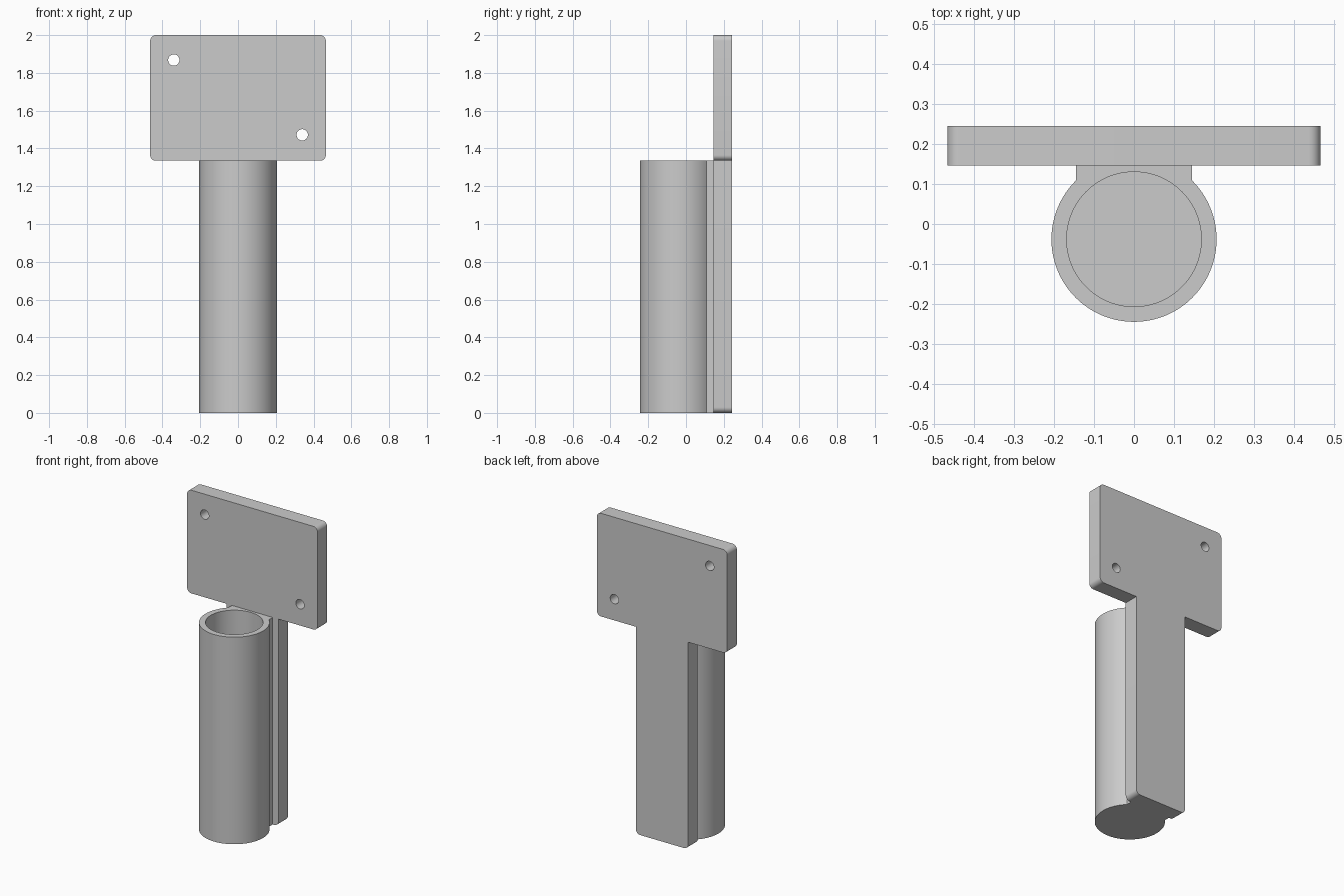
import bpy
from math import sin, cos, pi, acos

if "Cube" in bpy.data.objects:
    bpy.data.objects.remove(bpy.data.objects["Cube"])

TUBE_Y, R_OUT, R_IN = -0.038, 0.206, 0.168   # tube centre and radii
TOP = 1.335                                  # tube top = underside of plate
Y_FRONT, Y_BACK = 0.146, 0.244               # plate thickness range


def arc(cx, cy, r, a0, a1, n):
    return [(cx + r * cos(a0 + (a1 - a0) * i / n),
             cy + r * sin(a0 + (a1 - a0) * i / n)) for i in range(n + 1)]


def circle(cx, cy, r, n=48):
    return arc(cx, cy, r, 0, 2 * pi, n)[:-1]


def extrude(name, loops, depth, location, rotation=(0, 0, 0)):
    """Filled outline (extra loops become holes), extruded and made a mesh."""
    cu = bpy.data.curves.new(name, 'CURVE')
    cu.dimensions, cu.fill_mode, cu.extrude = '2D', 'BOTH', depth / 2
    for pts in loops:
        sp = cu.splines.new('POLY')
        sp.points.add(len(pts) - 1)
        for p, (x, y) in zip(sp.points, pts):
            p.co = (x, y, 0, 1)
        sp.use_cyclic_u = True
    ob = bpy.data.objects.new(name, cu)
    ob.location, ob.rotation_euler = location, rotation
    bpy.context.collection.objects.link(ob)
    bpy.ops.object.select_all(action='DESELECT')
    bpy.context.view_layer.objects.active = ob
    ob.select_set(True)
    bpy.ops.object.convert(target='MESH')
    ob = bpy.context.object
    # weld caps to walls
    bpy.ops.object.mode_set(mode='EDIT')
    bpy.ops.mesh.select_all(action='SELECT')
    bpy.ops.mesh.remove_doubles(threshold=1e-5)
    bpy.ops.mesh.normals_make_consistent(inside=False)
    bpy.ops.object.mode_set(mode='OBJECT')
    bpy.ops.object.shade_smooth_by_angle(angle=0.5)
    return ob


# T-shaped back plate: right half with rounded corners, then mirrored
W, S, R = 0.465, 0.186, 0.03
half = (arc(S - R, R, R, -pi / 2, 0, 8) + [(S, TOP)]
        + arc(W - R, TOP + R, R, -pi / 2, 0, 8)
        + arc(W - R, 2 - R, R, 0, pi / 2, 8))
outline = half + [(-x, y) for x, y in reversed(half)]
holes = [circle(-0.34, 1.868, 0.03, 32), circle(0.34, 1.472, 0.03, 32)]
extrude("back_plate", [outline] + holes, Y_BACK - Y_FRONT,
        (0, (Y_FRONT + Y_BACK) / 2, 0), (pi / 2, 0, 0))

# Tube with neck reaching into the plate
NECK = 0.145
a = acos(NECK / R_OUT)
body = arc(0, TUBE_Y, R_OUT, pi - a, 2 * pi + a, 96)
body += [(NECK, Y_FRONT + 0.005), (-NECK, Y_FRONT + 0.005)]
tube = extrude("tube_holder", [body], TOP, (0, 0, TOP / 2))

# Blind bore, closed at the bottom
FLOOR = 0.04
cutter = extrude("bore_cutter", [circle(0, TUBE_Y, R_IN, 96)], TOP,
                 (0, 0, TOP / 2 + FLOOR))
cutter.hide_render = True
bpy.context.view_layer.objects.active = tube
mod = tube.modifiers.new("bore", 'BOOLEAN')
mod.operation, mod.object, mod.solver = 'DIFFERENCE', cutter, 'EXACT'
bpy.ops.object.select_all(action='DESELECT')
tube.select_set(True)
bpy.ops.object.modifier_apply(modifier=mod.name)
bpy.data.objects.remove(cutter)
bpy.ops.object.shade_smooth_by_angle(angle=0.5)
